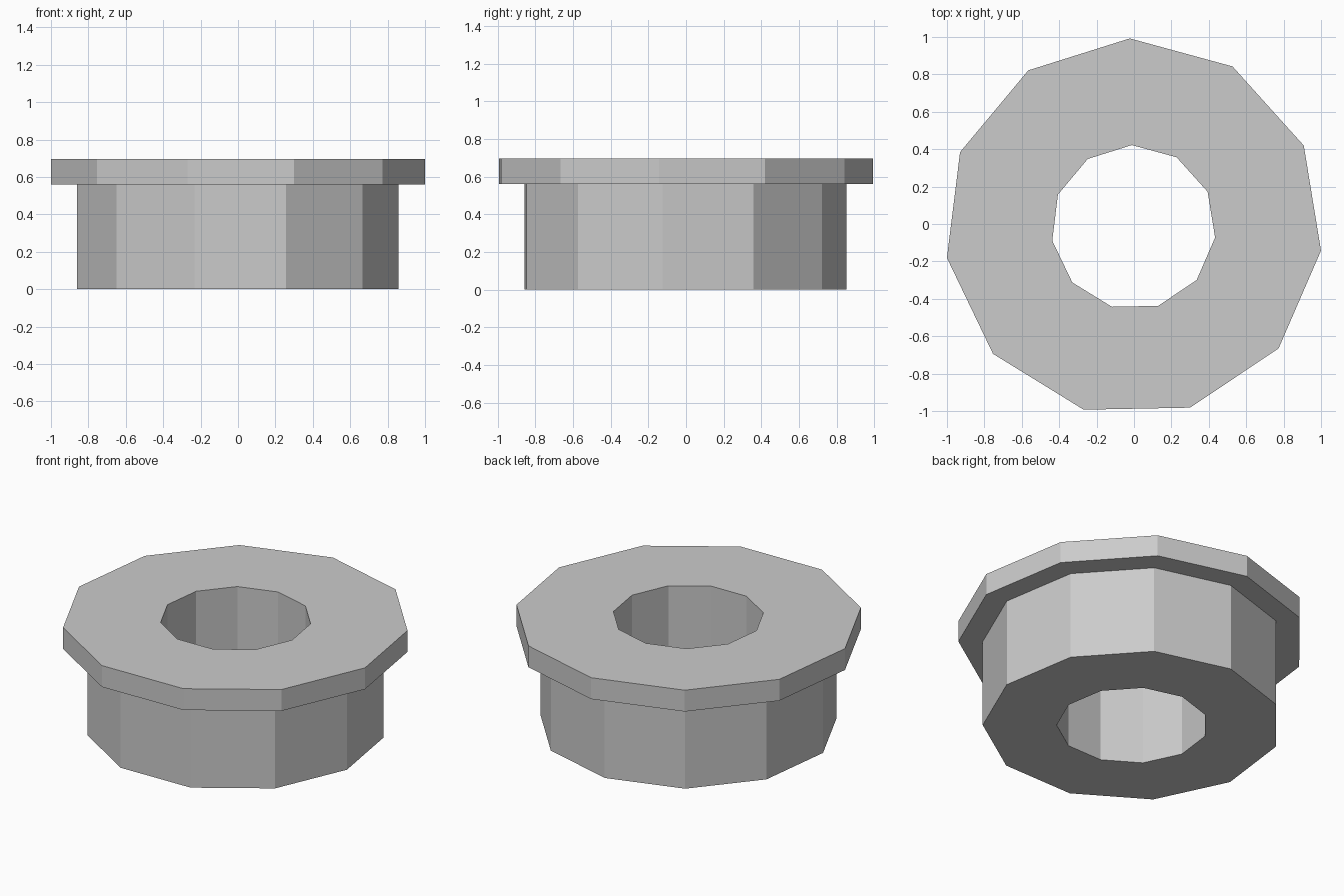
import bpy, bmesh, math

cube = bpy.data.objects.get("Cube")
if cube:
    bpy.data.objects.remove(cube, do_unlink=True)

SIDES = 11
START = math.radians(91.1)
CENTRE = (-0.003, -0.018)

grey = bpy.data.materials.new("plain grey")
grey.use_nodes = True
colour = (0.6, 0.6, 0.6, 1)
grey.diffuse_color = colour
grey.node_tree.nodes["Principled BSDF"].inputs["Base Color"].default_value = colour

# Closed cross-section (radius, height): bore, top, flange rim, step, body wall, base
BORE, BODY, FLANGE = 0.44, 0.869, 1.0104
STEP, TOP = 0.56, 0.697
profile = [(BORE, 0), (BORE, TOP), (FLANGE, TOP),
           (FLANGE, STEP), (BODY, STEP), (BODY, 0)]

# Flanged bushing: one ring of vertices per profile point, bridged with flat quads
bm = bmesh.new()
rings = []
for radius, z in profile:
    ring = []
    for i in range(SIDES):
        a = START + math.tau * i / SIDES
        ring.append(bm.verts.new((CENTRE[0] + radius * math.cos(a),
                                  CENTRE[1] + radius * math.sin(a), z)))
    rings.append(ring)
for k, ring in enumerate(rings):
    following = rings[(k + 1) % len(rings)]
    for i in range(SIDES):
        j = (i + 1) % SIDES
        bm.faces.new((ring[i], ring[j], following[j], following[i]))
bmesh.ops.recalc_face_normals(bm, faces=bm.faces)

mesh = bpy.data.meshes.new("flanged_bushing")
bm.to_mesh(mesh)
bm.free()
mesh.materials.append(grey)
bushing = bpy.data.objects.new("flanged_bushing", mesh)
bpy.context.collection.objects.link(bushing)
